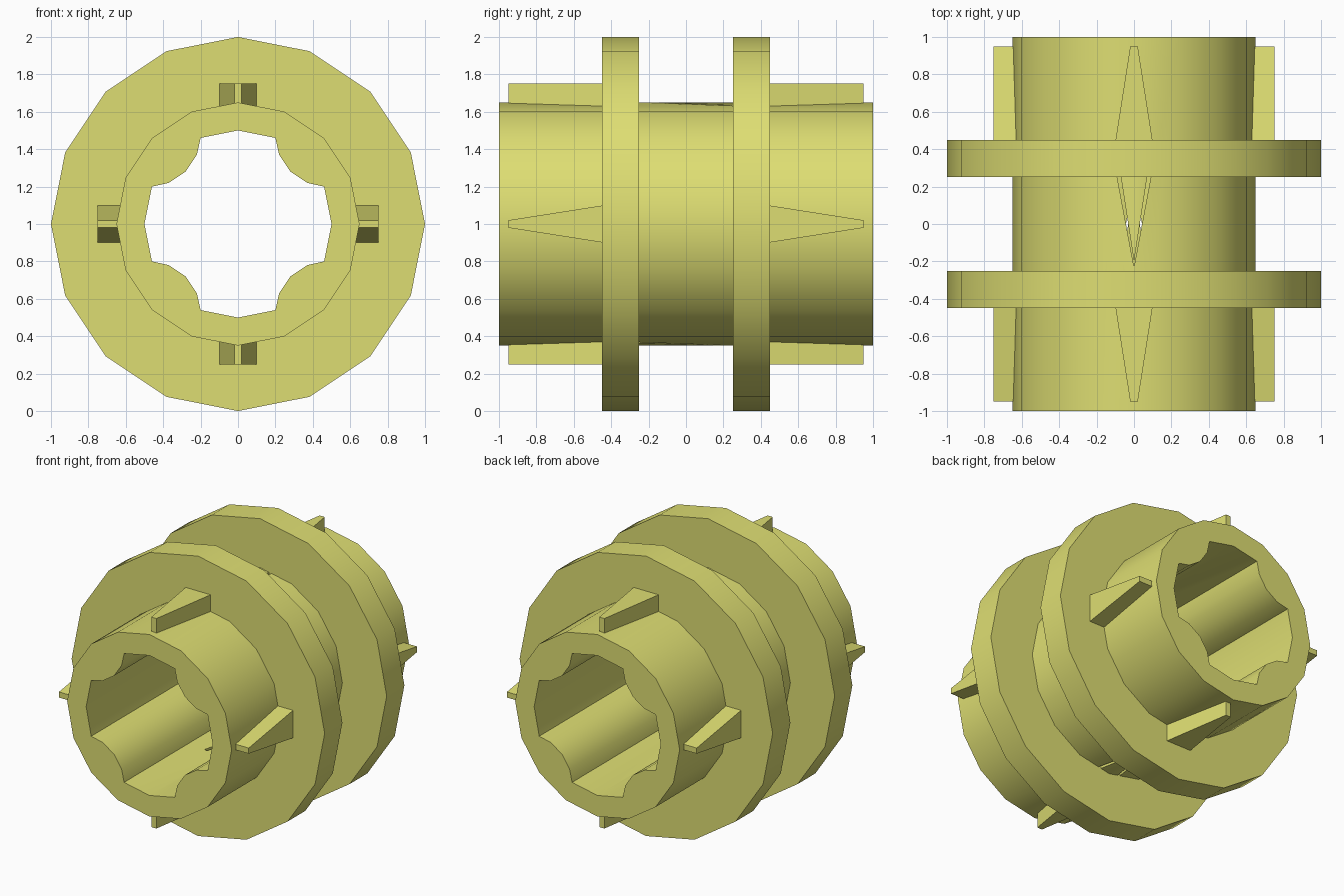
import bpy
import bmesh
import math
from mathutils import Matrix, Vector

cube = bpy.data.objects.get("Cube")
if cube:
    bpy.data.objects.remove(cube, do_unlink=True)

yellow = bpy.data.materials.new("pale_yellow")
yellow.use_nodes = True
COLOR = (0.73, 0.73, 0.17, 1)
yellow.diffuse_color = COLOR
yellow.node_tree.nodes["Principled BSDF"].inputs["Base Color"].default_value = COLOR

AXIS = Matrix.Translation((0, 0, 1))


def circle(radius, sides=16):
    return [(radius * math.cos(math.tau * i / sides), radius * math.sin(math.tau * i / sides))
            for i in range(sides)]


def prism(name, loops, start, end, place):
    """Extrude closed outlines (outer one, then holes) from start to end."""
    bm = bmesh.new()
    edges = []
    for loop in loops:
        verts = [bm.verts.new(place(u, v, start)) for u, v in loop]
        edges += [bm.edges.new((a, b)) for a, b in zip(verts, verts[1:] + verts[:1])]
    bmesh.ops.triangle_fill(bm, edges=edges, use_beauty=True)
    out = bmesh.ops.extrude_face_region(bm, geom=bm.faces[:], use_keep_orig=True)
    moved = [g for g in out["geom"] if isinstance(g, bmesh.types.BMVert)]
    shift = Vector(place(0, 0, end)) - Vector(place(0, 0, start))
    bmesh.ops.translate(bm, verts=moved, vec=shift)
    bmesh.ops.dissolve_limit(bm, angle_limit=0.001, verts=bm.verts[:], edges=bm.edges[:])
    bmesh.ops.recalc_face_normals(bm, faces=bm.faces[:])
    mesh = bpy.data.meshes.new(name)
    bm.to_mesh(mesh)
    bm.free()
    mesh.materials.append(yellow)
    obj = bpy.data.objects.new(name, mesh)
    bpy.context.collection.objects.link(obj)
    return obj


def smooth(obj):
    bpy.ops.object.select_all(action="DESELECT")
    obj.select_set(True)
    bpy.context.view_layer.objects.active = obj
    bpy.ops.object.shade_smooth_by_angle(angle=math.radians(30))


def along_y(u, v, w):
    return (u, w, 1 + v)


def along_z(u, v, w):
    return (u, v, 1 + w)


# Cross-shaped bore with rounded inner corners
quarter = [(0.5, 0), (0.46, 0.2), (0.37, 0.22), (0.28, 0.28), (0.22, 0.37), (0.2, 0.46)]
bore = []
for turn in range(4):
    spin = Matrix.Rotation(turn * math.pi / 2, 2)
    bore += [tuple(spin @ Vector(p)) for p in quarter]

# Sleeve
sleeve = prism("sleeve", [circle(0.65), bore], -1, 1, along_y)

# Thin V slits through the top and bottom of the waist
chevron = [(0.09, 0.25), (0.07, 0.25), (0, -0.2), (-0.07, 0.25), (-0.09, 0.25), (0, -0.23)]
for name, side in (("top_slit_cutter", 1), ("bottom_slit_cutter", -1)):
    cutter = prism(name, [[(u, v * side) for u, v in chevron]], 0.4 * side, 0.8 * side, along_z)
    cutter.hide_render = True
    cutter.hide_set(True)
    cut = sleeve.modifiers.new(name, "BOOLEAN")
    cut.operation = "DIFFERENCE"
    cut.solver = "EXACT"
    cut.object = cutter
bpy.context.view_layer.objects.active = sleeve
for cut in list(sleeve.modifiers):
    cutter = cut.object
    bpy.ops.object.modifier_apply(modifier=cut.name)
    bpy.data.objects.remove(cutter, do_unlink=True)
smooth(sleeve)

for name, side in (("front", -1), ("back", 1)):
    # Flange
    smooth(prism(name + "_flange", [circle(1), circle(0.6)], 0.25 * side, 0.45 * side, along_y))

    # Four tapered fins between the flange and the sleeve end
    wedge = [(-0.1, 0.44 * side), (0.1, 0.44 * side), (0.02, 0.95 * side), (-0.02, 0.95 * side)]
    for turn, spot in enumerate(("top", "left", "bottom", "right")):
        fin = prism(f"{name}_{spot}_fin", [wedge], 0.61, 0.75, along_z)
        fin.data.transform(AXIS @ Matrix.Rotation(turn * math.pi / 2, 4, "Y") @ AXIS.inverted())
